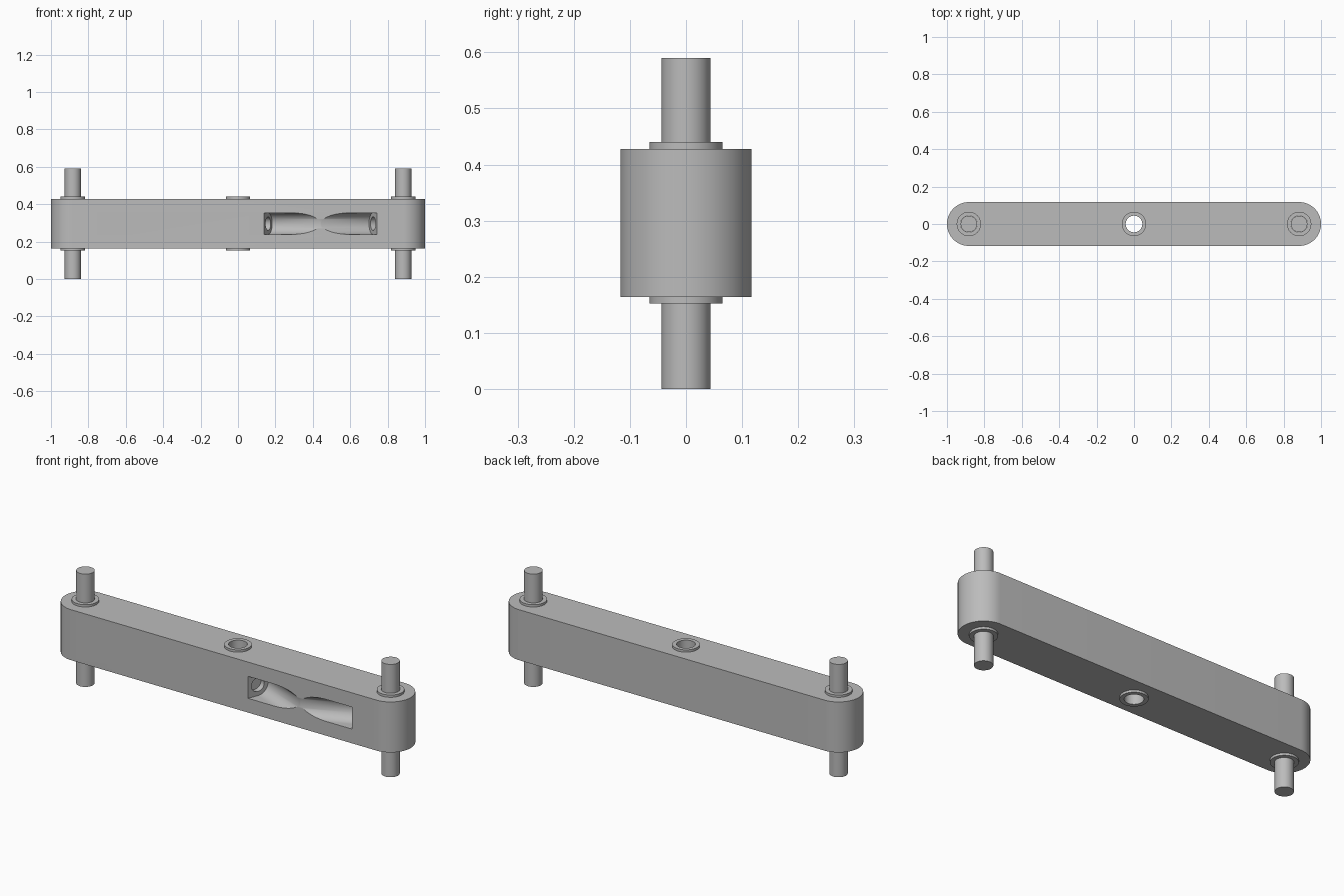
import bpy
import bmesh
from math import cos, sin, pi, radians
from mathutils import Matrix, Vector

cube = bpy.data.objects.get("Cube")
if cube:
    bpy.data.objects.remove(cube)

PIN_X = 0.883           # distance of the end pins from the middle
BODY_R = 0.117
BODY_Z = (0.164, 0.428)
MID_Z = 0.296
TILT = radians(22.2)    # angle of the screw pockets

grey = bpy.data.materials.new("plain grey")
grey.use_nodes = True
colour = (0.5, 0.5, 0.5, 1)
grey.diffuse_color = colour
grey.node_tree.nodes["Principled BSDF"].inputs["Base Color"].default_value = colour


def arc(radius, start, end, steps, cx=0.0):
    return [(cx + radius * cos(start + (end - start) * i / steps),
             radius * sin(start + (end - start) * i / steps)) for i in range(steps + 1)]


def circle(radius, steps=64):
    return arc(radius, 0, 2 * pi, steps)[:-1]


def prism(name, outline, low, high, matrix=None):
    """Extrude a flat outline from low to high along its local z."""
    bm = bmesh.new()
    face = bm.faces.new([bm.verts.new((x, y, low)) for x, y in outline])
    top = bmesh.ops.extrude_face_region(bm, geom=[face])
    verts = [v for v in top["geom"] if isinstance(v, bmesh.types.BMVert)]
    bmesh.ops.translate(bm, verts=verts, vec=(0, 0, high - low))
    if matrix:
        bm.transform(matrix)
    bmesh.ops.recalc_face_normals(bm, faces=bm.faces)
    mesh = bpy.data.meshes.new(name)
    bm.to_mesh(mesh)
    bm.free()
    mesh.materials.append(grey)
    obj = bpy.data.objects.new(name, mesh)
    bpy.context.collection.objects.link(obj)
    return obj


def activate(obj):
    bpy.ops.object.select_all(action="DESELECT")
    obj.select_set(True)
    bpy.context.view_layer.objects.active = obj


def cut(obj, cutters):
    activate(obj)
    for cutter in cutters:
        mod = obj.modifiers.new("cut", "BOOLEAN")
        mod.operation = "DIFFERENCE"
        mod.solver = "EXACT"
        mod.object = cutter
        bpy.ops.object.modifier_apply(modifier=mod.name)


def smooth(obj):
    activate(obj)
    bpy.ops.object.shade_smooth_by_angle(angle=radians(30))


def pocket_frame(x, side):
    """Local z runs out of the pocket, local x towards the front."""
    axis = Vector((side * cos(TILT), -sin(TILT), 0))
    out = Vector((-side * sin(TILT), -cos(TILT), 0))
    frame = Matrix((out, axis.cross(out), axis)).transposed().to_4x4()
    return Matrix.Translation((x, 0, MID_Z)) @ frame


# Bar with rounded ends
body = prism("bar_body", arc(BODY_R, -pi / 2, pi / 2, 32, PIN_X)
             + arc(BODY_R, pi / 2, 3 * pi / 2, 32, -PIN_X), *BODY_Z)

# Angled screw pockets, open to the front, each aimed at a bore
pocket_outline = arc(0.0575, pi / 2, 3 * pi / 2, 32) + [(0.3, -0.0575), (0.3, 0.0575)]
pockets, holes = [], []
for x, side in ((-PIN_X, 1), (0, 1), (PIN_X, -1)):
    frame = pocket_frame(x, side)
    pockets.append(prism("pocket_cutter", pocket_outline, 0.174, 0.65, frame))
    holes.append(prism("counterbore_cutter", circle(0.036, 40), 0.145, 0.18, frame))
    holes.append(prism("screw_hole_cutter", circle(0.024, 40), 0.02, 0.18, frame))

# Vertical bores, bushings and end pins
bores, parts = [], []
for name, x in (("right", -PIN_X), ("middle", 0), ("left", PIN_X)):
    place = Matrix.Translation((x, 0, 0))
    bores.append(prism("bore_cutter", circle(0.0645), 0.1, 0.5, place))
    bushing = prism(name + "_bushing", circle(0.065), 0.152, 0.44, place)
    inner = prism("inner_cutter", circle(0.0445), 0.1, 0.5, place)
    cut(bushing, [inner] + holes)
    bpy.data.objects.remove(inner)
    parts.append(bushing)
    if x:
        parts.append(prism(name + "_pin", circle(0.0435), 0, 0.59, place))

cut(body, bores + pockets + holes)
for cutter in bores + pockets + holes:
    bpy.data.objects.remove(cutter)
for part in parts + [body]:
    smooth(part)
